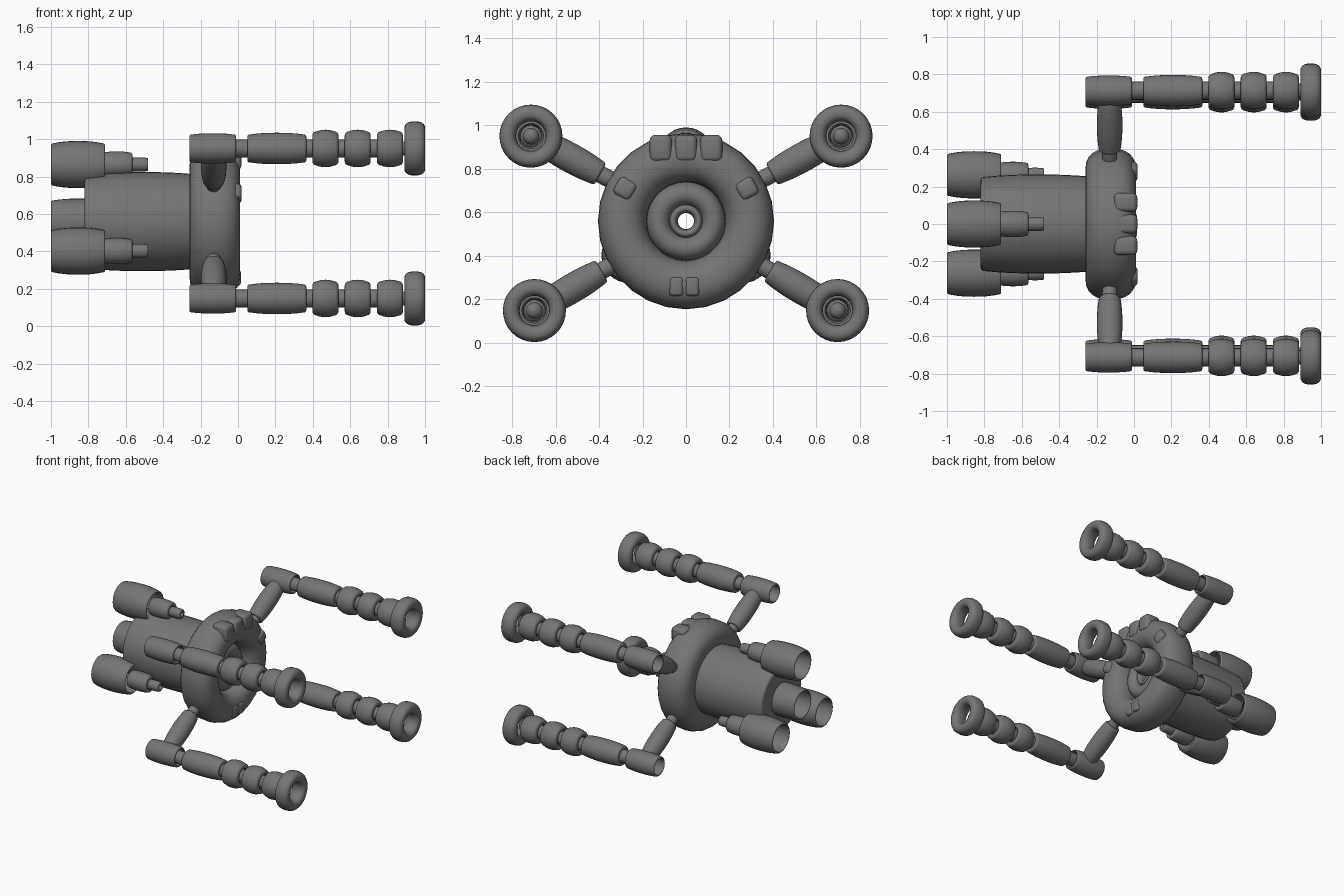
import bpy, bmesh, math
from mathutils import Vector, Matrix

if "Cube" in bpy.data.objects:
    bpy.data.objects.remove(bpy.data.objects["Cube"])

CZ = 0.56  # height of the main axis

# Dark grey finish shared by every part
dark = bpy.data.materials.new("dark_grey")
dark.diffuse_color = (0.18, 0.18, 0.18, 1)
dark.use_nodes = True
dark.node_tree.nodes["Principled BSDF"].inputs["Base Color"].default_value = dark.diffuse_color


def finish(bm, name, angle=40):
    bmesh.ops.recalc_face_normals(bm, faces=bm.faces)
    me = bpy.data.meshes.new(name)
    bm.to_mesh(me)
    bm.free()
    me.materials.append(dark)
    ob = bpy.data.objects.new(name, me)
    bpy.context.collection.objects.link(ob)
    bpy.ops.object.select_all(action='DESELECT')
    ob.select_set(True)
    bpy.context.view_layer.objects.active = ob
    bpy.ops.object.shade_smooth_by_angle(angle=math.radians(angle))
    return ob


def lathe(name, profile, origin, axis=(1, 0, 0), seg=32):
    """Revolve a closed (x, radius) profile about an axis through origin."""
    bm = bmesh.new()
    rot = Vector(axis).to_track_quat('X', 'Z').to_matrix()
    rings = []
    for i in range(seg):
        a = 2 * math.pi * i / seg
        rings.append([bm.verts.new(Vector(origin) + rot @ Vector((x, r * math.cos(a), r * math.sin(a))))
                      for x, r in profile])
    n = len(profile)
    for i in range(seg):
        p, q = rings[i], rings[(i + 1) % seg]
        for j in range(n):
            k = (j + 1) % n
            bm.faces.new((p[j], p[k], q[k], q[j]))
    return finish(bm, name)


def pipe(name, x0, x1, r, hole, origin, end=0.92, bev=0.012, axis=(1, 0, 0), seg=32):
    """Barrelled open tube with rounded rims."""
    re = r * end
    arc = [(1 - math.cos(t), 1 - math.sin(t)) for t in (math.pi / 8 * k for k in range(5))]
    prof = [(x0 + bev * u, re - bev * v) for u, v in arc]
    for k in range(1, 8):
        t = k / 8
        prof.append((x0 + bev + (x1 - x0 - 2 * bev) * t, re + (r - re) * (1 - abs(2 * t - 1) ** 2.3)))
    prof += [(x1 - bev * u, re - bev * v) for u, v in reversed(arc)]
    prof += [(x1, hole + bev * 0.4), (x1 - bev, hole), (x0 + bev, hole), (x0, hole + bev * 0.4)]
    return lathe(name, prof, origin, axis, seg)


def donut(name, xc, hx, r_in, r_out, origin, p=2.5, seg=32):
    """Ring with a squarish rounded section."""
    prof = []
    for i in range(24):
        a = 2 * math.pi * i / 24
        c, s = math.cos(a), math.sin(a)
        prof.append((xc + hx * math.copysign(abs(c) ** (2 / p), c),
                     (r_in + r_out) / 2 + (r_out - r_in) / 2 * math.copysign(abs(s) ** (2 / p), s)))
    return lathe(name, prof, origin, seg=seg)


def block(name, loc, size, roll=0.0):
    """Rounded block, rolled about x."""
    bm = bmesh.new()
    bmesh.ops.create_cube(bm, size=1)
    bmesh.ops.scale(bm, vec=size, verts=bm.verts)
    bmesh.ops.bevel(bm, geom=bm.edges[:], offset=min(size) * 0.25, segments=3, affect='EDGES', profile=0.5)
    bmesh.ops.transform(bm, matrix=Matrix.Translation(loc) @ Matrix.Rotation(roll, 4, 'X'), verts=bm.verts)
    return finish(bm, name, 60)


hub = (0, 0, CZ)

# Main hull: front ring, barrel, nested inner rings and the open centre tube
donut("front_ring", -0.125, 0.135, 0.18, 0.405, hub, p=2.35, seg=28)
pipe("hull_barrel", -0.82, -0.20, 0.265, 0.10, hub, end=0.95, bev=0.02, seg=40)
donut("middle_ring", -0.14, 0.08, 0.07, 0.182, hub, p=2.2)
donut("inner_ring", -0.14, 0.06, 0.037, 0.08, hub, p=2.2)
pipe("centre_nozzle", -1.0, -0.71, 0.123, 0.098, hub)

# Three outer engines around the barrel
for i, (y, z) in enumerate(((0, 0.865), (-0.263, 0.402), (0.263, 0.402))):
    o = (0, y, z)
    pipe(f"engine_nozzle_{i}", -1.0, -0.71, 0.126, 0.098, o, end=0.9)
    pipe(f"engine_neck_{i}", -0.73, -0.565, 0.07, 0.035, o)
    pipe(f"engine_tip_{i}", -0.58, -0.48, 0.038, 0.018, o, bev=0.006)

# Four arms
for label, y, z in (("upper", 0.713, 0.951), ("lower", 0.697, 0.149)):
    for side, s in (("left", 1), ("right", -1)):
        n = f"{label}_{side}"
        o = (0, s * y, z)
        d = Vector((0, s * y, z - CZ))
        reach = d.length
        root = (-0.13, 0, CZ)
        # strut from ring to arm
        pipe(n + "_strut_pin", 0.36, 0.50, 0.04, 0.015, root, axis=d)
        pipe(n + "_strut", 0.45, reach - 0.05, 0.068, 0.03, root, axis=d, end=0.85)
        # barrel sections along the arm
        pipe(n + "_rear_tube", -0.26, -0.01, 0.081, 0.06, o)
        pipe(n + "_long_tube", 0.05, 0.365, 0.084, 0.045, o, end=0.89)
        for k in range(3):
            x = 0.398 + 0.1725 * k
            pipe(f"{n}_segment_{k}", x, x + 0.139, 0.1, 0.05, o, end=0.91, bev=0.022)
        donut(n + "_muzzle_ring", 0.945, 0.055, 0.068, 0.145, o)
        # core rod with a rounded nose
        core = [(-0.10, 0.001), (-0.10, 0.049), (0.80, 0.049), (0.81, 0.038),
                (0.90, 0.038), (0.918, 0.031), (0.928, 0.018), (0.931, 0.001)]
        lathe(n + "_core_rod", core, o, seg=20)

# Rounded blocks on the front ring
for k in (-1, 0, 1):
    block(f"top_block_{k + 1}", (-0.045, 0.116 * k, 0.895), (0.125, 0.102, 0.124))
for s, side in ((-1, "right"), (1, "left")):
    block(f"side_block_{side}", (-0.025, 0.28 * s, 0.71), (0.09, 0.09, 0.09), s * math.radians(30))
    block(f"bottom_block_{side}", (-0.03, 0.037 * s - 0.008, 0.26), (0.09, 0.064, 0.088))
